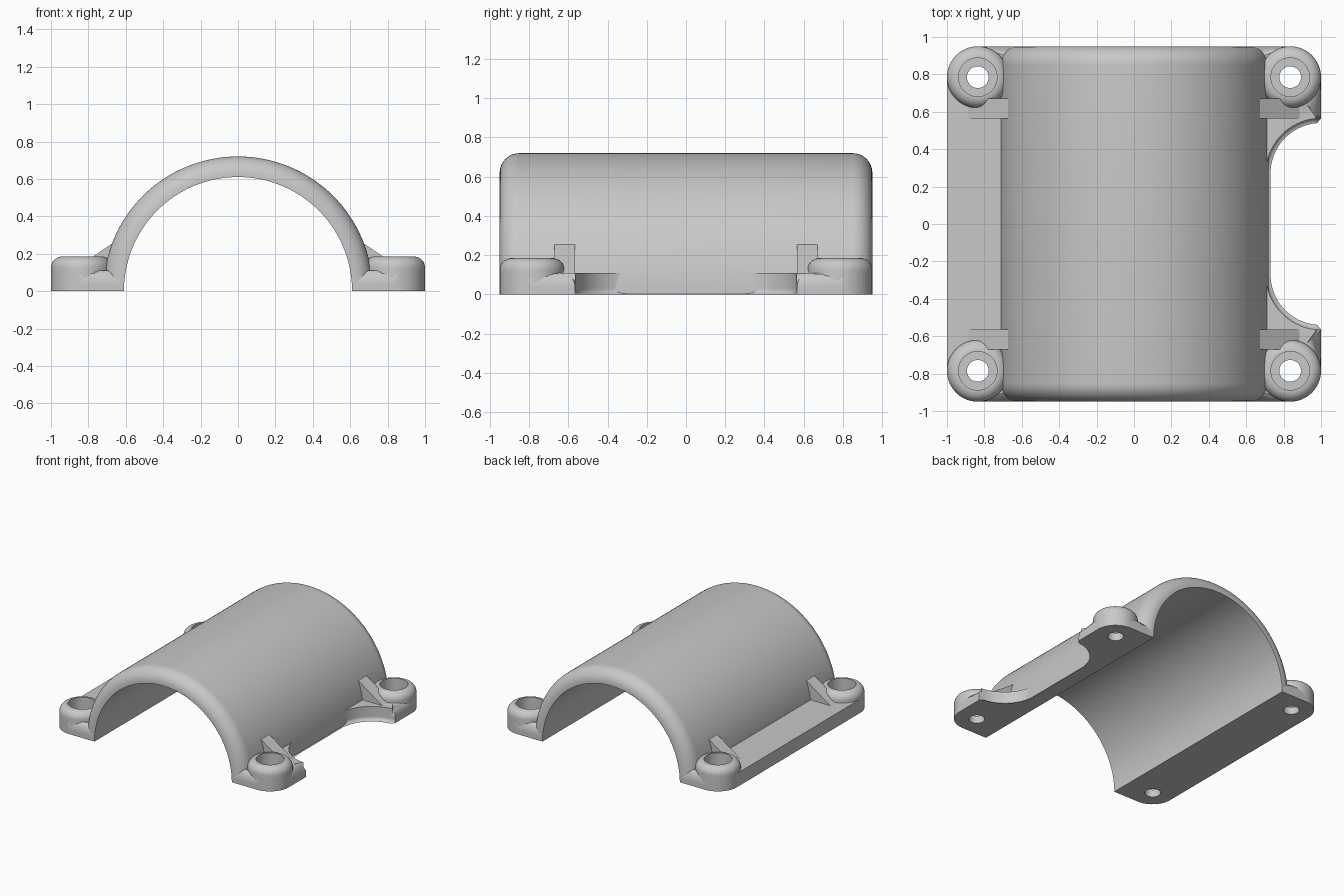
import bpy, bmesh
from math import sin, cos, pi, radians

cube = bpy.data.objects.get("Cube")
if cube:
    bpy.data.objects.remove(cube, do_unlink=True)

grey = bpy.data.materials.new("plain grey")
grey.use_nodes = True
COLOUR = (0.58, 0.58, 0.58, 1)
grey.diffuse_color = COLOUR
for node in grey.node_tree.nodes:
    if node.type == "BSDF_PRINCIPLED":
        node.inputs["Base Color"].default_value = COLOUR

LENGTH = 0.95            # half length of the cover
OUTER, INNER = 0.72, 0.61
BOSS_X, BOSS_Y, BOSS_R = 0.835, 0.785, 0.165
FLANGE_TOP = 0.11


def finish(name, bm):
    bmesh.ops.recalc_face_normals(bm, faces=bm.faces[:])
    mesh = bpy.data.meshes.new(name)
    bm.to_mesh(mesh)
    bm.free()
    mesh.materials.append(grey)
    obj = bpy.data.objects.new(name, mesh)
    bpy.context.collection.objects.link(obj)
    return obj


def activate(obj):
    bpy.ops.object.select_all(action="DESELECT")
    obj.select_set(True)
    bpy.context.view_layer.objects.active = obj


def smooth(obj):
    activate(obj)
    bpy.ops.object.shade_smooth_by_angle(angle=radians(35))


def arc(cx, cy, r, start, end, steps):
    angles = [radians(start + (end - start) * i / steps) for i in range(steps + 1)]
    return [(cx + r * cos(a), cy + r * sin(a)) for a in angles]


def skin(bm, rings, closed):
    """Join rings of vertices with quads; cap the ends unless closed."""
    count = len(rings[0])
    pairs = list(zip(rings, rings[1:]))
    if closed:
        pairs.append((rings[-1], rings[0]))
    for a, b in pairs:
        for i in range(count):
            j = (i + 1) % count
            bm.faces.new((a[i], a[j], b[j], b[i]))
    if not closed:
        bm.faces.new(rings[0])
        bm.faces.new(rings[-1])


def prism(bm, low, high):
    skin(bm, [[bm.verts.new(p) for p in low], [bm.verts.new(p) for p in high]], False)


# Half-pipe shell with rounded outer ends
fillet = 0.1
profile = [(INNER, -LENGTH)]
profile += arc(OUTER - fillet, -LENGTH + fillet, fillet, -90, 0, 10)
profile += arc(OUTER - fillet, LENGTH - fillet, fillet, 0, 90, 10)
profile += [(INNER, LENGTH)]
bm = bmesh.new()
STEPS = 96
skin(bm, [[bm.verts.new((r * cos(pi * k / STEPS), y, r * sin(pi * k / STEPS)))
           for r, y in profile] for k in range(STEPS + 1)], False)
smooth(finish("half_pipe_shell", bm))


def flange(name, side, notched):
    inner_x = 0.62
    half = [(inner_x, -LENGTH)] + arc(BOSS_X, -BOSS_Y, BOSS_R, -90, 0, 12)
    if notched:
        half += arc(1.0, -0.27, 0.295, -90, -180, 20)
    outline = half + [(x, -y) for x, y in reversed(half)]
    bm = bmesh.new()
    prism(bm, [(side * x, y, 0) for x, y in outline],
          [(side * x, y, FLANGE_TOP) for x, y in outline])

    # Round the top rim, and the underside of the notch
    def rim(z, test):
        return [e for e in bm.edges
                if all(abs(v.co.z - z) < 1e-4 for v in e.verts)
                and not all(abs(abs(v.co.x) - inner_x) < 1e-4 for v in e.verts)
                and test(e)]
    bmesh.ops.bevel(bm, geom=rim(FLANGE_TOP, lambda e: True), offset=0.075,
                    segments=8, profile=0.5, affect="EDGES")
    if notched:
        under = rim(0, lambda e: all(abs(v.co.y) < 0.57 for v in e.verts))
        bmesh.ops.bevel(bm, geom=under, offset=0.025, segments=4,
                        profile=0.5, affect="EDGES")
    obj = finish(name, bm)

    # Bore the seats of the two bosses
    for y in (-BOSS_Y, BOSS_Y):
        bpy.ops.mesh.primitive_cylinder_add(vertices=48, radius=0.13, depth=0.6,
                                            location=(side * BOSS_X, y, 0))
        cutter = bpy.context.object
        cutter.hide_render = True
        mod = obj.modifiers.new("bore", "BOOLEAN")
        mod.operation = "DIFFERENCE"
        mod.solver = "EXACT"
        mod.object = cutter
        activate(obj)
        bpy.ops.object.modifier_apply(modifier=mod.name)
        bpy.data.objects.remove(cutter, do_unlink=True)
    smooth(obj)


flange("left_flange", 1, True)
flange("right_flange", -1, False)


# Screw boss: round-shouldered ring with a counterbored hole
def boss(name, x, y):
    hole, bore, floor, top, shoulder = 0.058, 0.105, 0.06, 0.185, 0.06
    section = [(hole, 0), (BOSS_R, 0)]
    section += arc(BOSS_R - shoulder, top - shoulder, shoulder, 0, 90, 8)
    section += [(bore - 0.002, top), (bore - 0.002, floor), (hole, floor)]
    bm = bmesh.new()
    n = 48
    skin(bm, [[bm.verts.new((x + r * cos(2 * pi * k / n), y + r * sin(2 * pi * k / n), z))
               for r, z in section] for k in range(n)], True)
    smooth(finish(name, bm))


# Triangular rib bracing the shell against the flange
def rib(name, side, end):
    shape = [(0.885, 0.05), (0.885, 0.11), (0.665, 0.26), (0.64, 0.05)]
    bm = bmesh.new()
    prism(bm, [(side * x, end * 0.565, z) for x, z in shape],
          [(side * x, end * 0.67, z) for x, z in shape])
    finish(name, bm)


for side, side_name in ((1, "left"), (-1, "right")):
    for end, end_name in ((-1, "front"), (1, "back")):
        boss(f"{end_name}_{side_name}_screw_boss", side * BOSS_X, end * BOSS_Y)
        rib(f"{end_name}_{side_name}_rib", side, end)
